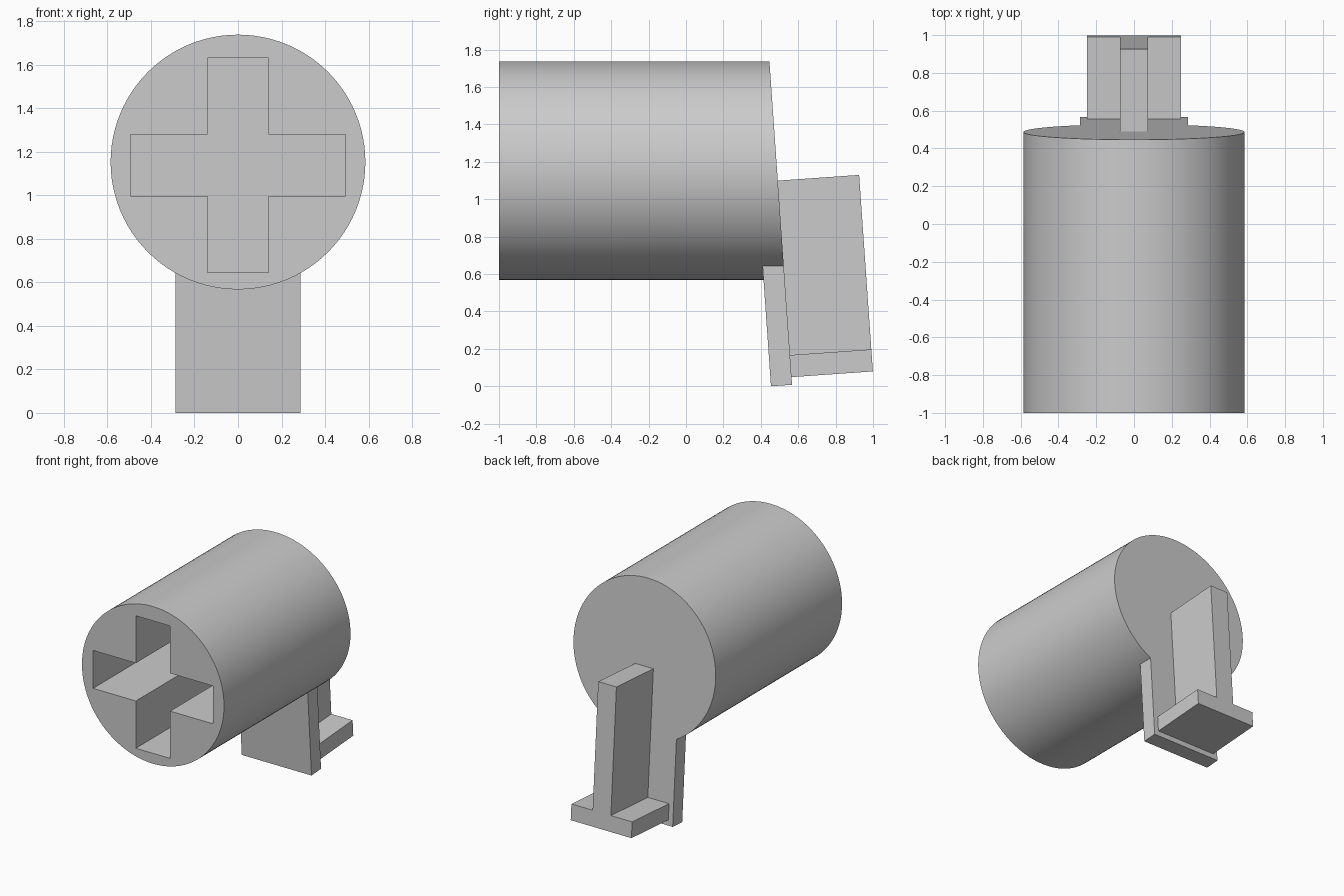
import bpy
import bmesh
import math
from mathutils import Matrix, Vector

default = bpy.data.objects.get("Cube")
if default:
    bpy.data.objects.remove(default, do_unlink=True)

grey = bpy.data.materials.new("light grey")
grey.use_nodes = True
COLOUR = (0.6, 0.6, 0.6, 1)
grey.diffuse_color = COLOUR
grey.node_tree.nodes["Principled BSDF"].inputs["Base Color"].default_value = COLOUR

TILT = math.radians(4)
# Bracket frame: origin on the lower back edge of the plate
FRAME = Matrix.Translation((0, 0.567, 0.008)) @ Matrix.Rotation(TILT, 4, 'X')
RADIUS, AXIS_Z, FRONT = 0.585, 1.152, -1.0


def add_object(name, bm):
    bmesh.ops.recalc_face_normals(bm, faces=bm.faces)
    mesh = bpy.data.meshes.new(name)
    bm.to_mesh(mesh)
    bm.free()
    mesh.materials.append(grey)
    obj = bpy.data.objects.new(name, mesh)
    bpy.context.collection.objects.link(obj)
    return obj


def add_box(name, half_x, y0, y1, z0, z1):
    """Box in the tilted bracket frame, symmetric in x."""
    bm = bmesh.new()
    size = Matrix.Diagonal((2 * half_x, y1 - y0, z1 - z0, 1))
    place = Matrix.Translation((0, (y0 + y1) / 2, (z0 + z1) / 2))
    bmesh.ops.create_cube(bm, size=1, matrix=FRAME @ place @ size)
    return add_object(name, bm)


def subtract(obj, cutter):
    mod = obj.modifiers.new("cut", 'BOOLEAN')
    mod.operation = 'DIFFERENCE'
    mod.solver = 'EXACT'
    mod.object = cutter
    bpy.ops.object.select_all(action='DESELECT')
    obj.select_set(True)
    bpy.context.view_layer.objects.active = obj
    bpy.ops.object.modifier_apply(modifier=mod.name)


# Barrel: cylinder along y, its back end sheared to the bracket plane
bm = bmesh.new()
bmesh.ops.create_cone(bm, cap_ends=True, segments=96, radius1=RADIUS,
                      radius2=RADIUS, depth=2,
                      matrix=Matrix.Translation((0, 0, AXIS_Z)) @ Matrix.Rotation(math.pi / 2, 4, 'X'))
for v in bm.verts:
    if v.co.y > 0:
        v.co.y = FRAME.translation.y - (v.co.z - FRAME.translation.z) * math.tan(TILT)
    else:
        v.co.y = FRONT
barrel = add_object("barrel", bm)

# Bracket plate, trimmed where it meets the barrel
plate = add_box("bracket_plate", 0.287, -0.113, 0, 0, 0.75)
subtract(plate, barrel)

# Cross-shaped socket in the front
ARM, HALF_W, HALF_H, CROSS_Z, DEPTH = 0.141, 0.493, 0.493, 1.137, 1.15
quarter = [(ARM, HALF_H), (ARM, ARM), (HALF_W, ARM)]
outline = (quarter + [(x, -z) for x, z in reversed(quarter)]
           + [(-x, -z) for x, z in quarter] + [(-x, z) for x, z in reversed(quarter)])
bm = bmesh.new()
face = bm.faces.new([bm.verts.new((x, FRONT - 0.1, CROSS_Z + z)) for x, z in outline])
ext = bmesh.ops.extrude_face_region(bm, geom=[face])
bmesh.ops.translate(bm, vec=Vector((0, DEPTH + 0.1, 0)),
                    verts=[g for g in ext["geom"] if isinstance(g, bmesh.types.BMVert)])
cutter = add_object("socket_cutter", bm)
subtract(barrel, cutter)
bpy.data.objects.remove(cutter, do_unlink=True)
bpy.ops.object.shade_smooth_by_angle(angle=math.radians(30))

# Rib and foot behind the barrel
add_box("rear_rib", 0.075, 0, 0.436, 0.159, 1.094)
add_box("rear_foot", 0.25, 0, 0.436, 0.041, 0.159)
